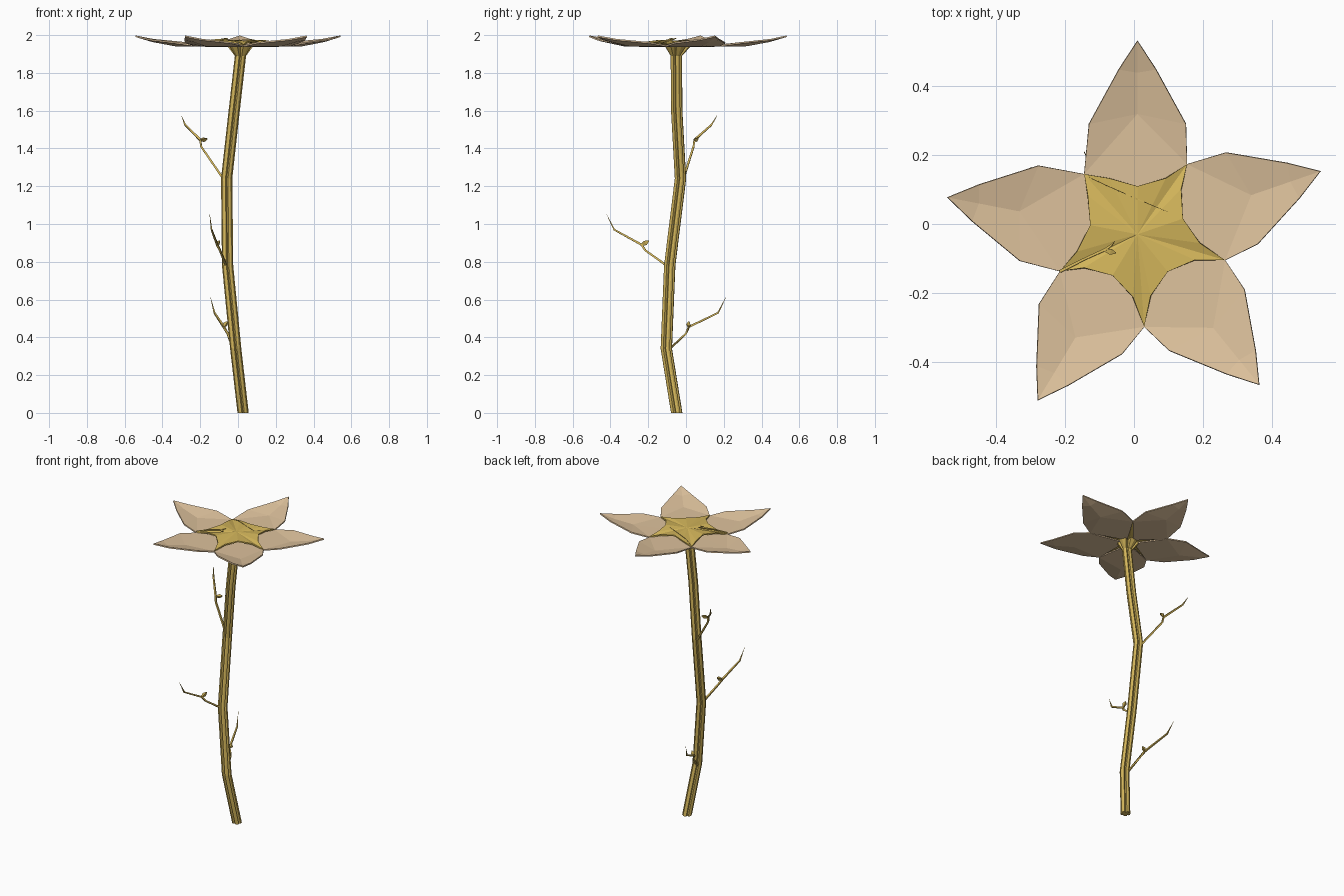
import bpy, bmesh
from math import radians, sin, cos, pi
from mathutils import Vector

if "Cube" in bpy.data.objects:
    bpy.data.objects.remove(bpy.data.objects["Cube"])

CENTRE = Vector((0.01, -0.03, 0))


def material(name, rgb):
    m = bpy.data.materials.new(name)
    m.use_nodes = True
    m.diffuse_color = (*rgb, 1)
    m.node_tree.nodes["Principled BSDF"].inputs["Base Color"].default_value = (*rgb, 1)
    return m


GOLD = material("golden stem", (0.66, 0.47, 0.105))
CREAM = material("cream petal", (0.73, 0.54, 0.335))


def finish(bm, name, mat, thickness=0):
    bmesh.ops.recalc_face_normals(bm, faces=bm.faces)
    mesh = bpy.data.meshes.new(name)
    bm.to_mesh(mesh)
    bm.free()
    mesh.materials.append(mat)
    ob = bpy.data.objects.new(name, mesh)
    bpy.context.collection.objects.link(ob)
    if thickness:
        mod = ob.modifiers.new("thickness", "SOLIDIFY")
        mod.thickness = thickness
        mod.offset = -1
    return ob


def loft(bm, rings):
    """Skin a list of equal point rings and cap both ends."""
    rows = [[bm.verts.new(p) for p in ring] for ring in rings]
    n = len(rows[0])
    for a, b in zip(rows, rows[1:]):
        for i in range(n):
            j = (i + 1) % n
            bm.faces.new((a[i], a[j], b[j], b[i]))
    bm.faces.new(rows[0][::-1])
    bm.faces.new(rows[-1])


def polar(r, degrees, z):
    a = radians(degrees)
    return CENTRE + Vector((r * cos(a), r * sin(a), z))


# Fluted stem: five lobes with narrow grooves, flaring into the calyx
section = []
for k in range(5):
    for offset, r in ((0, 0.017), (13, 0.03), (36, 0.031), (59, 0.03)):
        section.append((radians(-90 + 72 * k + offset), r))
stem_path = [(0.027, -0.05, 0, 1), (-0.012, -0.105, 0.34, 1),
             (-0.055, -0.087, 0.78, 1), (-0.06, -0.03, 1.24, 1),
             (-0.02, -0.05, 1.6, 1), (0.013, -0.052, 1.89, 1),
             (0.012, -0.045, 1.942, 2.3)]
bm = bmesh.new()
loft(bm, [[Vector((x + s * r * cos(a), y + s * r * sin(a), z)) for a, r in section]
          for x, y, z, s in stem_path])
finish(bm, "stem", GOLD)


# Thorny twigs: tapering tubes, each with a small bud at the bend
def twig(name, points, bud, size=1):
    pts = [Vector(p) for p in points]
    radii = [0.008, 0.007, 0.008, 0.006, 0.001]
    rings = []
    for i, p in enumerate(pts):
        d = (pts[min(i + 1, len(pts) - 1)] - pts[max(i - 1, 0)]).normalized()
        u = d.orthogonal().normalized()
        v = d.cross(u)
        rings.append([p + size * radii[i] * (u * cos(a) + v * sin(a))
                      for a in (0, pi / 2, pi, 3 * pi / 2)])
    bm = bmesh.new()
    loft(bm, rings)
    # Bud: short side shoot ending in a little knob
    b = Vector(bud)
    d = b - pts[2]
    u = d.orthogonal().normalized()
    v = d.normalized().cross(u)
    loft(bm, [[pts[2] + d * t + size * r * (u * cos(a) + v * sin(a))
               for a in (0, 2 * pi / 3, 4 * pi / 3)]
              for t, r in ((0, 0.007), (0.7, 0.015), (1.3, 0.003))])
    finish(bm, name, GOLD)


twig("upper_twig", [(-0.075, -0.015, 1.235), (-0.195, 0.04, 1.41), (-0.2, 0.045, 1.445),
                    (-0.28, 0.135, 1.525), (-0.3, 0.165, 1.575)], (-0.17, 0.06, 1.45))
twig("middle_twig", [(-0.06, -0.095, 0.775), (-0.095, -0.215, 0.86), (-0.11, -0.235, 0.89),
                     (-0.14, -0.38, 0.97), (-0.15, -0.42, 1.05)], (-0.1, -0.205, 0.907))
twig("lower_twig", [(-0.025, -0.09, 0.335), (-0.055, 0, 0.42), (-0.075, 0.015, 0.455),
                    (-0.125, 0.17, 0.53), (-0.145, 0.21, 0.61)], (-0.06, 0.015, 0.477))

# Petals: notch = shared corner between neighbours
tips = [90, 19, -51, -121, -191]
notches = [(0.234, -228.5), (0.25, 54.7), (0.266, -16.4), (0.27, -85.8), (0.25, -154.5)]
for k, tip in enumerate(tips):
    left, right = notches[k], notches[(k + 1) % 5]
    bm = bmesh.new()

    def vert(r, degrees, z):
        return bm.verts.new(polar(r, degrees, z))

    core = vert(0.03, tip, 1.944)
    ridge = vert(0.35, tip, 1.949)
    fold = vert(0.47, tip, 1.971)
    end = vert(0.562, tip, 1.998)
    for side, notch in ((1, left), (-1, right)):
        root = vert(notch[0], notch[1], 1.947)
        hip = vert(0.35, tip + 23.7 * side, 1.963)
        shoulder = vert(0.482, tip + 6.4 * side, 1.98)
        for face in ((core, ridge, root), (root, ridge, hip),
                     (hip, ridge, fold, shoulder), (shoulder, fold, end)):
            bm.faces.new(face if side < 0 else face[::-1])
    finish(bm, f"petal_{k + 1}", CREAM, 0.008)

# Star centre: shallow golden disc whose points reach the notches
bm = bmesh.new()
hub = bm.verts.new(polar(0, 0, 1.972))
rim = []
for k, tip in enumerate(tips):
    r, a = notches[k]
    rim.append(bm.verts.new(polar(r, a, 1.951)))
    for offset, radius, z in ((27, 0.183, 1.965), (0, 0.14, 1.974), (-27, 0.183, 1.965)):
        rim.append(bm.verts.new(polar(radius, tip + offset, z)))
for i, v in enumerate(rim):
    bm.faces.new((hub, rim[(i + 1) % len(rim)], v))
finish(bm, "star_centre", GOLD, 0.008)

# Filaments lying on the star
twig("long_filament", [(-0.215, -0.138, 1.955), (-0.14, -0.1, 1.973), (-0.085, -0.075, 1.977),
                       (-0.07, -0.065, 1.979), (-0.055, -0.05, 1.984)],
     (-0.06, -0.082, 1.979), 0.7)
twig("thin_filament", [(-0.14, 0.14, 1.953), (-0.08, 0.112, 1.971), (0, 0.077, 1.974),
                       (0.06, 0.051, 1.975), (0.1, 0.035, 1.975)], (0.01, 0.072, 1.974), 0.2)
